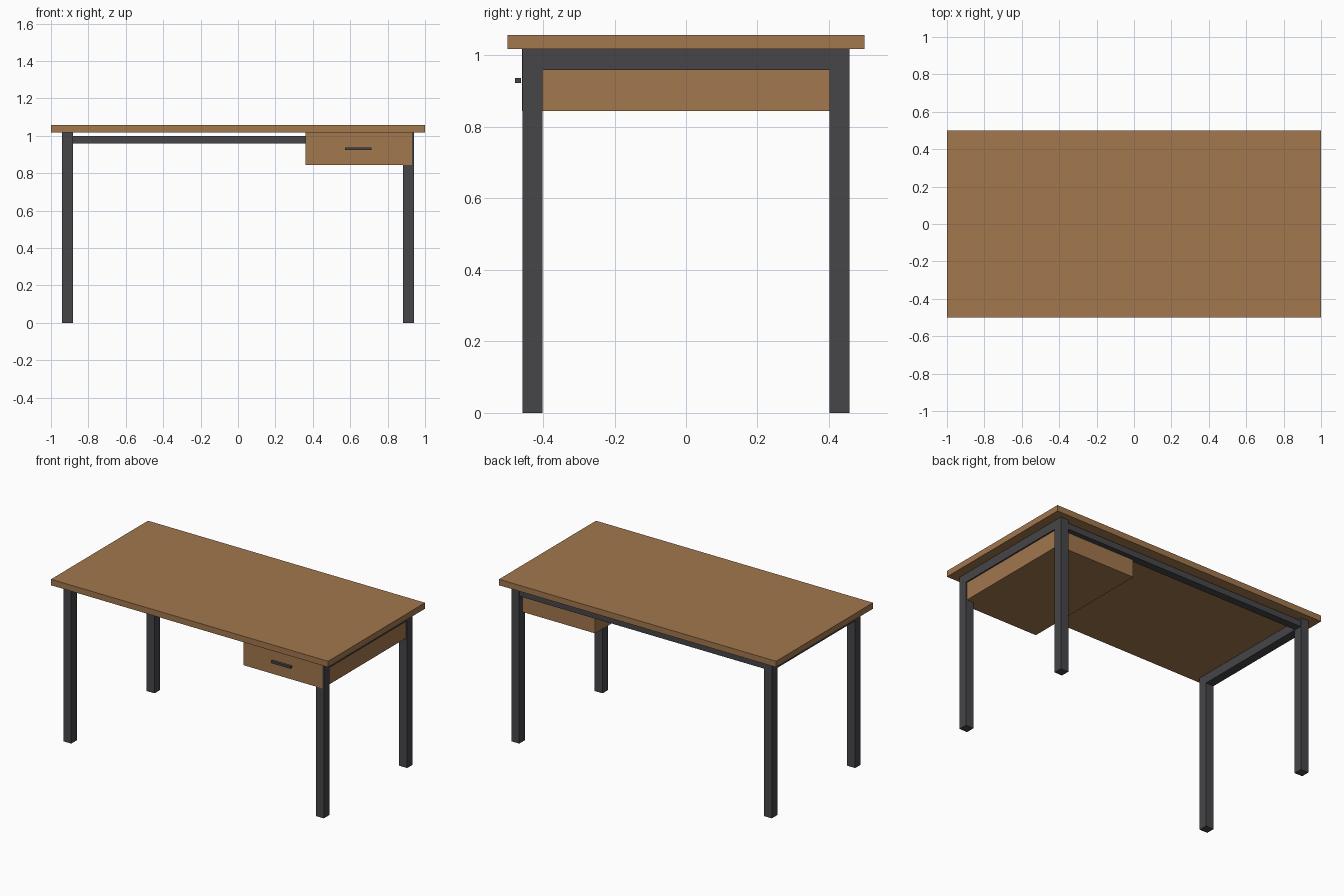
import bpy
import bmesh
from mathutils import Vector

default = bpy.data.objects.get("Cube")
if default:
    bpy.data.objects.remove(default, do_unlink=True)


def make_material(name, rgb):
    mat = bpy.data.materials.new(name)
    mat.use_nodes = True
    colour = (*rgb, 1.0)
    mat.diffuse_color = colour
    mat.node_tree.nodes["Principled BSDF"].inputs["Base Color"].default_value = colour
    return mat


def box(name, low, high, mat):
    """Box spanning two opposite corners."""
    low, high = Vector(low), Vector(high)
    bm = bmesh.new()
    bmesh.ops.create_cube(bm, size=1)
    bmesh.ops.scale(bm, vec=high - low, verts=bm.verts)
    mesh = bpy.data.meshes.new(name)
    bm.to_mesh(mesh)
    bm.free()
    mesh.materials.append(mat)
    obj = bpy.data.objects.new(name, mesh)
    obj.location = (low + high) / 2
    bpy.context.scene.collection.objects.link(obj)
    return obj


wood = make_material("warm wood", (0.36, 0.185, 0.076))
metal = make_material("dark metal", (0.061, 0.061, 0.067))

TOP_UNDER, TOP_OVER = 1.018, 1.057
LEG_X, LEG_Y, LEG = 0.94, 0.458, 0.057
RAIL_UNDER = 0.96

# Desktop
box("desktop", (-1, -0.5, TOP_UNDER), (1, 0.5, TOP_OVER), wood)

# Legs and the side rails joining them
for side, sx in (("left", 1), ("right", -1)):
    x0, x1 = sorted((sx * (LEG_X - LEG), sx * LEG_X))
    for end, sy in (("front", -1), ("back", 1)):
        y0, y1 = sorted((sy * (LEG_Y - LEG), sy * LEG_Y))
        box(f"{end}_{side}_leg", (x0, y0, 0), (x1, y1, TOP_UNDER), metal)
    inner = LEG_Y - LEG
    box(f"{side}_side_rail", (x0, -inner, RAIL_UNDER), (x1, inner, TOP_UNDER), metal)

# Back rail, set just below the desktop
span = LEG_X - LEG
box("back_rail", (-span, 0.405, RAIL_UNDER), (span, 0.455, 1.0), metal)

# Drawer and its handle
box("drawer", (0.36, -0.459, 0.845), (0.931, 0.422, TOP_UNDER), wood)
box("drawer_handle", (0.572, -0.479, 0.923), (0.713, -0.462, 0.937), metal)
